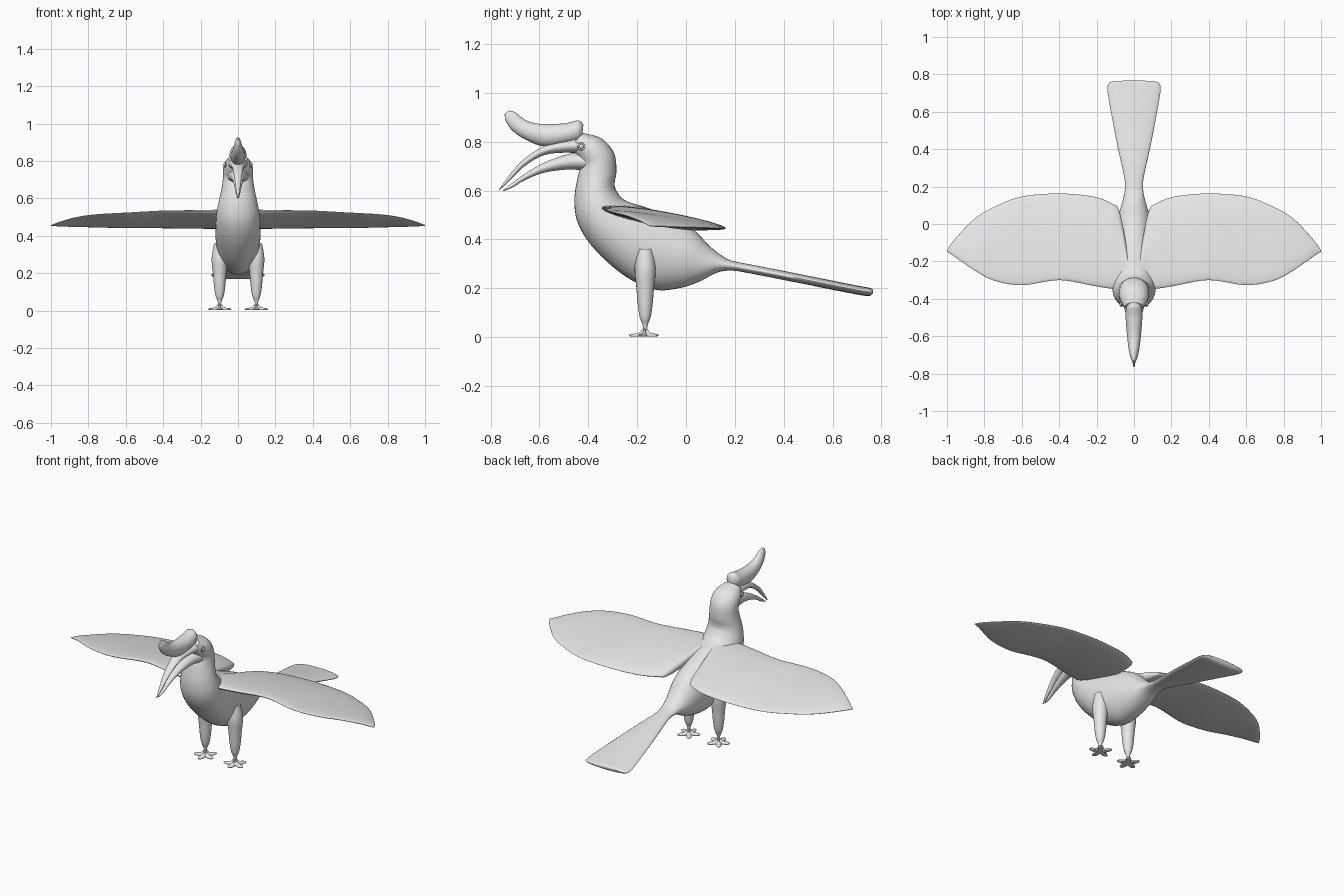
import bpy
import bmesh
from math import sin, cos, pi, radians
from mathutils import Vector

default_cube = bpy.data.objects.get("Cube")
if default_cube:
    bpy.data.objects.remove(default_cube, do_unlink=True)

grey = bpy.data.materials.new("plain_grey")
grey.use_nodes = True
grey.diffuse_color = (0.8, 0.8, 0.8, 1)
grey.node_tree.nodes["Principled BSDF"].inputs["Base Color"].default_value = grey.diffuse_color


def finish(obj, name):
    """Name the part, colour it and shade it smooth."""
    obj.name = obj.data.name = name
    obj.data.materials.clear()
    obj.data.materials.append(grey)
    bpy.ops.object.select_all(action="DESELECT")
    obj.select_set(True)
    bpy.context.view_layer.objects.active = obj
    bpy.ops.object.shade_smooth_by_angle(angle=radians(50))


def spline(rows, steps):
    """Smoothly interpolate between the rows of numbers."""
    result = []
    for i in range(len(rows) - 1):
        before, start = rows[max(i - 1, 0)], rows[i]
        end, after = rows[i + 1], rows[min(i + 2, len(rows) - 1)]
        for step in range(steps):
            t = step / steps
            result.append([
                b + t * ((c - a) + t * ((2 * a - 5 * b + 4 * c - d) + t * (3 * (b - c) + d - a))) / 2
                for a, b, c, d in zip(before, start, end, after)
            ])
    result.append(list(rows[-1]))
    return result


def loft(name, rows, section, sides=32, steps=5, lobes=0):
    """Skin elliptical sections; section(row) gives two opposite points and a half axis."""
    bm = bmesh.new()
    rings = []
    for row in spline(rows, steps):
        low, high, half = (Vector(v) for v in section(*row))
        middle, axis = (low + high) / 2, (high - low) / 2
        ring = []
        for k in range(sides):
            angle = 2 * pi * k / sides
            reach = 1 + lobes * cos(5 * angle)
            ring.append(bm.verts.new(middle + reach * (axis * cos(angle) + half * sin(angle))))
        rings.append(ring)
    for first, second in zip(rings, rings[1:]):
        for k in range(sides):
            n = (k + 1) % sides
            bm.faces.new((first[k], first[n], second[n], second[k]))
    bm.faces.new(rings[0])
    bm.faces.new(rings[-1])
    bmesh.ops.recalc_face_normals(bm, faces=bm.faces)
    mesh = bpy.data.meshes.new(name)
    bm.to_mesh(mesh)
    bm.free()
    obj = bpy.data.objects.new(name, mesh)
    bpy.context.collection.objects.link(obj)
    finish(obj, name)


def centre_section(low_y, low_z, high_y, high_z, width):
    """Section on the middle plane, from underside point to topside point."""
    return (0, low_y, low_z), (0, high_y, high_z), (width, 0, 0)


# Body, neck and head in one sweep, from the tail root forward
loft("body", [
    (.24, .265, .25, .30, .048),
    (.19, .272, .20, .31, .048),
    (.13, .265, .16, .325, .055),
    (.05, .225, .10, .37, .075),
    (-.03, .20, .03, .44, .095),
    (-.13, .195, -.06, .49, .11),
    (-.25, .25, -.16, .53, .12),
    (-.37, .355, -.25, .56, .12),
    (-.44, .46, -.285, .60, .113),
    (-.457, .56, -.292, .63, .10),
    (-.442, .66, -.285, .675, .085),
    (-.43, .70, -.29, .74, .08),
    (-.44, .73, -.315, .785, .08),
    (-.455, .755, -.355, .818, .072),
    (-.465, .79, -.42, .835, .05),
], centre_section)

# Long tail that widens to a blunt end
loft("tail", [
    (.15, .28, .16, .314, .045),
    (.24, .265, .25, .30, .051),
    (.42, .23, .43, .265, .09),
    (.66, .182, .67, .217, .135),
    (.725, .17, .733, .205, .142),
    (.752, .169, .758, .20, .132),
    (.765, .18, .766, .192, .10),
], centre_section)

# Open curved beak
loft("upper_beak", [
    (-.40, .745, -.40, .82, .065),
    (-.48, .755, -.48, .81, .045),
    (-.58, .745, -.58, .783, .03),
    (-.66, .70, -.67, .722, .02),
    (-.72, .642, -.727, .658, .011),
    (-.764, .60, -.766, .602, .003),
], centre_section)
loft("lower_beak", [
    (-.40, .68, -.40, .755, .06),
    (-.48, .686, -.48, .75, .042),
    (-.58, .673, -.58, .714, .027),
    (-.66, .642, -.66, .668, .017),
    (-.71, .612, -.715, .628, .01),
    (-.747, .598, -.749, .60, .003),
], centre_section)

# Upturned casque above the beak
loft("casque", [
    (-.742, .914, -.727, .927, .005),
    (-.738, .885, -.70, .921, .015),
    (-.71, .845, -.66, .89, .025),
    (-.66, .81, -.61, .874, .033),
    (-.58, .78, -.55, .872, .04),
    (-.49, .79, -.49, .876, .045),
    (-.445, .80, -.44, .887, .04),
    (-.425, .81, -.42, .87, .022),
], centre_section)

# Rows: span, leading edge, trailing edge, half thickness
wing_rows = [
    (.03, -.30, .53, -.18, .51, .025),
    (.075, -.33, .53, .06, .452, .03),
    (.12, -.345, .53, .11, .447, .03),
    (.22, -.33, .53, .147, .445, .026),
    (.40, -.30, .53, .163, .445, .021),
    (.60, -.327, .52, .147, .445, .018),
    (.75, -.302, .512, .09, .448, .016),
    (.85, -.25, .50, .03, .45, .013),
    (.93, -.195, .48, -.05, .452, .01),
    (.98, -.16, .462, -.11, .455, .006),
    (1, -.148, .456, -.142, .455, .002),
]
leg_rows = [
    (.36, .03), (.28, .043), (.20, .036), (.13, .03),
    (.08, .022), (.055, .012), (.035, .008), (.015, .009),
]
foot_rows = [(.002, .04), (.006, .045), (.012, .041), (.018, .018), (.036, .007)]

for side, label in ((1, "left"), (-1, "right")):

    def wing_section(span, lead_y, lead_z, trail_y, trail_z, thick):
        lead = Vector((side * span, lead_y, lead_z))
        trail = Vector((side * span, trail_y, trail_z))
        up = (trail - lead).cross(Vector((-1, 0, 0))).normalized()
        return lead, trail, up * thick

    def round_section(height, radius):
        x, y = side * .098, -.167
        return (x, y + radius, height), (x, y - radius, height), (radius, 0, 0)

    loft(label + "_wing", wing_rows, wing_section, sides=40)
    loft(label + "_leg", leg_rows, round_section, sides=20)
    loft(label + "_foot", foot_rows, round_section, sides=50, steps=3, lobes=.45)

    # Small eye with a raised rim
    spot = (side * .069, -.428, .78)
    bpy.ops.mesh.primitive_uv_sphere_add(segments=16, ring_count=10, radius=.01, location=spot)
    finish(bpy.context.object, label + "_eye")
    bpy.ops.mesh.primitive_torus_add(
        major_segments=24, minor_segments=8, major_radius=.012, minor_radius=.004,
        location=spot, rotation=(0, pi / 2, 0))
    finish(bpy.context.object, label + "_eye_rim")
